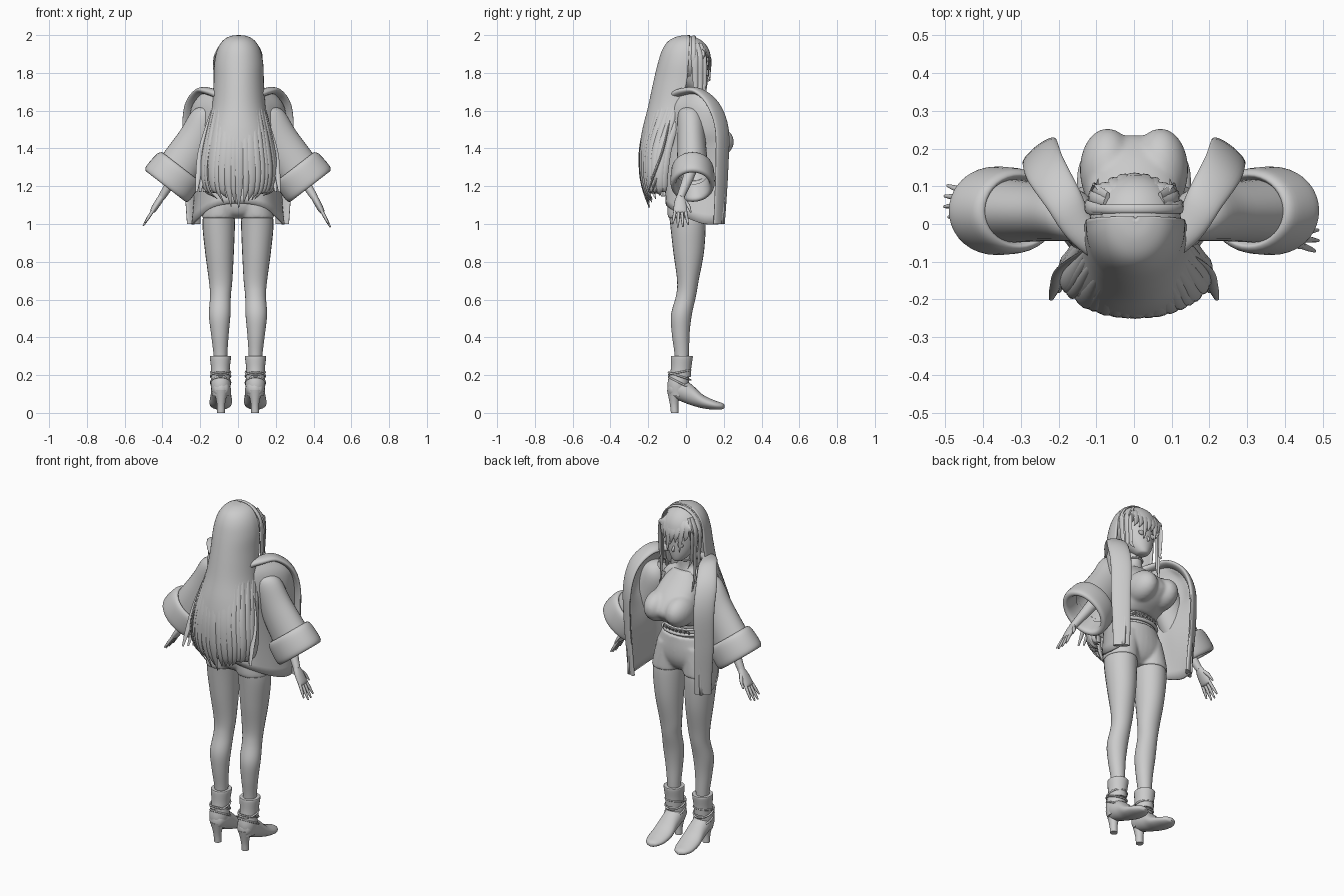
import bpy, bmesh, math, random
from mathutils import Vector

random.seed(4)
X, Y, Z = Vector((1, 0, 0)), Vector((0, 1, 0)), Vector((0, 0, 1))


def smooth(pts, sub):
    """Catmull-Rom interpolation of equal-length tuples."""
    p = [Vector(q) for q in pts]
    p = [p[0] * 2 - p[1]] + p + [p[-1] * 2 - p[-2]]
    out = []
    for i in range(1, len(p) - 2):
        a, b, c, d = p[i - 1:i + 3]
        for k in range(sub):
            t = k / sub
            out.append((b * 2 + (c - a) * t + (a * 2 - b * 5 + c * 4 - d) * t * t
                        + (b * 3 - a - c * 3 + d) * t ** 3) * 0.5)
    return out + [p[-2]]


def finish(name, bm, angle=50):
    bmesh.ops.recalc_face_normals(bm, faces=bm.faces)
    me = bpy.data.meshes.new(name)
    bm.to_mesh(me)
    bm.free()
    ob = bpy.data.objects.new(name, me)
    bpy.context.collection.objects.link(ob)
    bpy.ops.object.select_all(action='DESELECT')
    ob.select_set(True)
    bpy.context.view_layer.objects.active = ob
    bpy.ops.object.shade_smooth_by_angle(angle=math.radians(angle))
    return ob


def tube(name, pts, frame=None, ref=Y, n=24, sub=5, cap=True):
    """Loft of ellipses; pts are (x, y, z, radius along U, radius along V)."""
    bm, rings, path = bmesh.new(), [], smooth(pts, sub)
    for i, p in enumerate(path):
        c = Vector(p[:3])
        if frame:
            u, v = frame
        else:
            t = (Vector(path[min(i + 1, len(path) - 1)][:3]) - Vector(path[max(i - 1, 0)][:3])).normalized()
            u = (ref - t * ref.dot(t)).normalized()
            v = t.cross(u)
        rings.append([bm.verts.new(c + u * max(p[3], .001) * math.cos(math.tau * k / n)
                                   + v * max(p[4], .001) * math.sin(math.tau * k / n)) for k in range(n)])
    for a, b in zip(rings, rings[1:]):
        for k in range(n):
            bm.faces.new((a[k], a[(k + 1) % n], b[(k + 1) % n], b[k]))
    if cap:
        bm.faces.new(rings[0])
        bm.faces.new(rings[-1])
    return finish(name, bm)


def loft(name, pts, **kw):
    return tube(name, pts, frame=(X, Y), **kw)


def sheet(name, rows, thick, sub=5):
    """Smooth surface through a grid of control points, given thickness."""
    cols = list(zip(*[smooth(r, sub) for r in rows]))
    grid = [smooth(c, sub) for c in cols]
    bm = bmesh.new()
    vs = [[bm.verts.new(p) for p in c] for c in grid]
    for a, b in zip(vs, vs[1:]):
        for k in range(len(a) - 1):
            bm.faces.new((a[k], a[k + 1], b[k + 1], b[k]))
    ob = finish(name, bm)
    m = ob.modifiers.new("thickness", 'SOLIDIFY')
    m.thickness, m.offset = thick, 0
    return ob


def ball(name, c, r, keep=None):
    bm = bmesh.new()
    bmesh.ops.create_uvsphere(bm, u_segments=32, v_segments=20, radius=1)
    for v in bm.verts:
        v.co = Vector([c[i] + v.co[i] * r[i] for i in range(3)])
    if keep:
        bmesh.ops.delete(bm, geom=[v for v in bm.verts if not keep(v.co)], context='VERTS')
    return finish(name, bm)


def blend(parts, rounds):
    """Melt overlapping parts into one stretched garment."""
    bpy.ops.object.select_all(action='DESELECT')
    for o in parts:
        o.select_set(True)
    bpy.context.view_layer.objects.active = parts[0]
    bpy.ops.object.join()
    m = parts[0].modifiers.new("melt", 'REMESH')
    m.mode, m.voxel_size, m.use_smooth_shade = 'VOXEL', .008, True
    m = parts[0].modifiers.new("relax", 'SMOOTH')
    m.factor, m.iterations = .5, rounds


def hoop(name, c, rx, ry, r, tilt=0):
    pts = [(c[0] + rx * math.cos(a), c[1] + ry * math.sin(a), c[2] + tilt * math.sin(a), r, r)
           for a in [math.tau * k / 16 for k in range(17)]]
    return tube(name, pts, ref=Z, n=8, sub=3, cap=False)


# torso, shorts and top
loft("torso", [(0, 0, 1.06, .09, .06), (0, 0, 1.1, .15, .085), (0, .01, 1.2, .135, .08), (0, .02, 1.3, .11, .07),
               (0, .025, 1.42, .125, .075), (0, .015, 1.53, .145, .07), (0, 0, 1.6, .12, .05),
               (0, 0, 1.64, .05, .042), (0, .005, 1.72, .038, .04)], n=32)
shorts = [loft("shorts", [(0, 0, 1.03, .05, .05), (0, 0, 1.06, .14, .085), (0, .003, 1.11, .18, .104),
                          (0, .008, 1.17, .17, .104), (0, .015, 1.25, .13, .09)], n=32)]
top = [loft("top", [(0, .035, 1.32, .1, .07), (0, .07, 1.36, .118, .11), (0, .095, 1.41, .132, .135),
                    (0, .095, 1.45, .132, .137), (0, .075, 1.51, .122, .112), (0, .04, 1.57, .1, .075),
                    (0, .015, 1.62, .06, .045)], n=32)]
for s in (1, -1):
    top.append(ball("bust", (s * .07, .143, 1.435), (.074, .111, .088)))
    shorts.append(loft("shorts_leg", [(s * .101, .008, 1.03, .091, .102), (s * .098, .005, 1.06, .09, .104),
                                      (s * .09, .003, 1.12, .086, .102), (s * .08, .005, 1.19, .075, .094)], n=32))
blend(top, 10)
blend(shorts, 5)
hoop("belt", (0, .017, 1.27), .122, .087, .01)
hoop("belt_upper", (0, .019, 1.3), .117, .082, .007)
for k in range(7):
    x = (k - 3) * .024
    hoop("belt_ring", (x, .106 - x * x * 3, 1.285), .011, .006, .004, tilt=.014)
hoop("choker", (0, .004, 1.68), .043, .044, .005)

# coat: back and sides to the open front edge
half = [
    [(0, -.1, 1.11), (.13, -.09, 1.09), (.205, 0, 1.035), (.24, .1, 1.0), (.235, .2, 1.0)],
    [(0, -.105, 1.25), (.12, -.095, 1.25), (.185, 0, 1.25), (.205, .1, 1.25), (.23, .21, 1.25)],
    [(0, -.1, 1.4), (.12, -.09, 1.4), (.185, 0, 1.4), (.22, .1, 1.4), (.235, .205, 1.4)],
    [(0, -.095, 1.5), (.12, -.085, 1.5), (.2, 0, 1.5), (.245, .1, 1.5), (.24, .19, 1.5)],
    [(0, -.09, 1.6), (.11, -.08, 1.61), (.19, 0, 1.62), (.235, .08, 1.62), (.245, .15, 1.6)],
    [(0, -.09, 1.65), (.09, -.07, 1.67), (.14, -.01, 1.69), (.175, .04, 1.7), (.21, .1, 1.67)]]
sheet("coat_body", [[(-x, y, z) for x, y, z in r[:0:-1]] + r for r in half], .012)

for s, side in ((1, "right"), (-1, "left")):
    # broad collar running into the front edge
    tube("coat_lapel_" + side,
         [(0, -.1, 1.65, .02, .02), (s * .08, -.075, 1.675, .03, .022), (s * .145, -.01, 1.7, .042, .02),
          (s * .19, .07, 1.7, .05, .018), (s * .235, .145, 1.63, .056, .017), (s * .25, .19, 1.5, .056, .016),
          (s * .25, .19, 1.3, .052, .014), (s * .24, .182, 1.12, .048, .014), (s * .234, .175, 1.0, .045, .014)],
         ref=Vector((s * .78, -.62, .1)))
    # sleeve and rolled cuff
    u = Vector((s * .79, 0, .61))
    tube("sleeve_" + side, [(s * .13, .01, 1.6, .04, .05), (s * .17, .025, 1.55, .085, .07),
                            (s * .23, .03, 1.43, .1, .075), (s * .33, .035, 1.27, .115, .085)],
         frame=(u, Y), cap=False, n=32)
    tube("cuff_" + side, [(s * (.344 + .61 * t), .035, 1.25 - .79 * t, .147 * k, .117 * k) for t, k in
                          ((-.05, .7), (-.068, .82), (-.045, .96), (.04, 1), (.064, .9), (.05, .75), (-.03, .7))],
         frame=(u, Y), cap=False, n=36)
    # arm and hand
    hy = -.03 if s > 0 else .06
    tube("arm_" + side, [(s * .14, .01, 1.58, .05, .045), (s * .2, .02, 1.48, .042, .042),
                         (s * .3, .03, 1.31, .034, .034), (s * .405, hy, 1.14, .02, .019)], n=16)
    w, d = Vector((s * .4, hy, 1.15)), Vector((.47, 0, -.88)) if s > 0 else Vector((-.54, 0, -.84))
    at = lambda t, dy, r, q: (*(w + d * t + Y * dy), r, q)
    tube("palm_" + side, [at(0, 0, .019, .017), at(.04, 0, .032, .018), at(.09, 0, .036, .015),
                          at(.105, 0, .03, .007)], n=16)
    for k in range(4):
        f, ln = k - 1.5, (.08, .1, .098, .085)[k]
        tube("finger_" + side, [at(.09, f * .018, .009, .009), at(.09 + ln * .55, f * .023, .008, .008),
                                at(.09 + ln, f * .028, .004, .004)], n=8, sub=3)
    tube("thumb_" + side, [at(.025, .015, .012, .01), at(.06, .042, .01, .009), at(.1, .055, .004, .004)], n=8, sub=3)
    # leg
    loft("leg_" + side, [(s * .095, 0, 1.1, .08, .095), (s * .102, .01, 1.0, .086, .094), (s * .098, .014, .85, .076, .081),
                         (s * .092, .01, .7, .062, .057), (s * .093, 0, .62, .055, .053), (s * .097, -.024, .52, .057, .055),
                         (s * .096, -.028, .42, .047, .047), (s * .093, -.022, .3, .036, .038),
                         (s * .093, -.025, .18, .034, .036)])
    # ankle cuff, boot and heel
    loft("ankle_cuff_" + side, [(s * .093, -.03, .19, .048, .055), (s * .093, -.026, .24, .05, .054),
                                (s * .093, -.022, .295, .056, .058), (s * .093, -.022, .3, .05, .052)])
    loft("boot_shaft_" + side, [(s * .092, -.045, .09, .042, .045), (s * .092, -.042, .15, .052, .056),
                                (s * .092, -.035, .21, .048, .052)])
    tube("boot_foot_" + side,
         [(s * .09, -.098, .125, .012, .018), (s * .09, -.08, .13, .04, .045), (s * .09, -.03, .125, .052, .062),
          (s * .09, .03, .095, .054, .055), (s * .091, .09, .06, .06, .036), (s * .093, .15, .042, .054, .025),
          (s * .093, .19, .036, .034, .017), (s * .093, .204, .034, .008, .008)], frame=(X, Z))
    loft("heel_" + side, [(s * .09, -.06, 0, .02, .02), (s * .09, -.063, .05, .022, .023),
                          (s * .09, -.065, .12, .038, .036)], n=16)
    for z, t in ((.215, .012), (.195, -.02), (.16, -.03)):
        hoop("ankle_strap_" + side, (s * .092, -.034, z), .052, .058, .005, t)
    # eye and ear-side locks
    ball("eye_" + side, (s * .038, .107, 1.8), (.019, .008, .014))
    for x, y, tip in ((.108, .07, 1.5), (.118, .045, 1.58), (.1, .09, 1.68)):
        tube("side_lock_" + side, [(s * x * .7, y * .8, 1.955, .014, .006), (s * x * 1.05, y, 1.88, .018, .006),
                                   (s * x * 1.02, y + .005, 1.75, .014, .006),
                                   (s * x, y + .005, (1.75 + tip) / 2, .01, .005),
                                   (s * x * .95, y + .03, tip, .001, .001)], n=8)

# head and face
loft("head", [(0, .075, 1.69, .012, .015), (0, .065, 1.7, .035, .04), (0, .045, 1.74, .066, .068),
              (0, .025, 1.8, .088, .09), (0, .012, 1.87, .098, .1), (0, .005, 1.94, .08, .08),
              (0, 0, 1.975, .03, .03)], n=32)
tube("nose", [(0, .108, 1.79, .005, .005), (0, .123, 1.765, .007, .007), (0, .11, 1.757, .003, .003)], n=8)

# hair: skull cap, back curtain, loose tips, fringe, headband
ball("hair_cap", (.004, .01, 1.873), (.121, .122, .122), keep=lambda p: p.z > 1.88 or p.y < .04)


def arc(z, rx, cy, ry, a):
    return (.004 + rx * math.sin(a), cy - ry * math.cos(a), z)


levels = [(1.994, .004, .02, .004), (1.988, .045, .015, .055), (1.965, .082, .01, .098), (1.92, .109, .005, .125),
          (1.85, .124, 0, .143), (1.75, .128, -.01, .157), (1.62, .137, -.04, .155), (1.5, .16, -.085, .14),
          (1.4, .182, -.115, .125), (1.31, .186, -.13, .108)]
angles = [math.radians(a) for a in range(-95, 96, 19)]
sheet("hair_back", [[arc(*lv, a) for a in angles] for lv in levels], .012)
for k in range(21):
    a = math.radians(-100 + 10 * k + random.uniform(-3, 3))
    j, low = random.uniform(-.03, .03), 1.11 + .06 * math.sin(a) ** 2
    p = [arc(1.62, .138, -.045, .15, a), arc(1.42, .183, -.11, .13, a), arc(1.28, .2, -.13, .112, a),
         arc(1.18, .18, -.13, .095, a), arc(low + j, .13, -.13, .065, a)]
    f = random.uniform(.8, 1.35)
    w = ((.01, .004), (.02 * f, .006), (.02 * f, .007), (.014 * f, .006), (.002, .002))
    tube("hair_tip", [(*q, *r) for q, r in zip(p, w)], ref=Vector((math.cos(a), math.sin(a), 0)), n=8)
for s in (1, -1):
    for k in range(3):
        x = .17 + .02 * k
        tube("hair_flick", [(s * .13, -.07, 1.62, .008, .005), (s * x * .93, -.12, 1.4, .013, .006),
                            (s * x, -.13 - .02 * k, 1.26, .014, .006), (s * (x + .01), -.16 - .02 * k, 1.17, .006, .003)],
             ref=X, n=8)
for k in range(9):
    x = (k - 4) * .023
    tip = 1.81 + .006 * abs(k - 4) - (.06 if k in (2, 5) else 0)
    tube("fringe", [(x * .6, .05, 1.976 - x * x * 3, .012, .005), (x * .9, .1, 1.935 - x * x * 3, .02, .005),
                    (x * 1.05, .13 - x * x * 5, 1.87, .019, .005), (x * 1.08 + .01, .128 - x * x * 5, tip, .002, .002)],
         ref=X, n=8)
tube("headband", [(.004 + .122 * math.sin(a), .04, 1.872 + .12 * math.cos(a), .012, .006)
                  for a in [math.radians(d) for d in range(-100, 101, 20)]], ref=Y, n=10)
